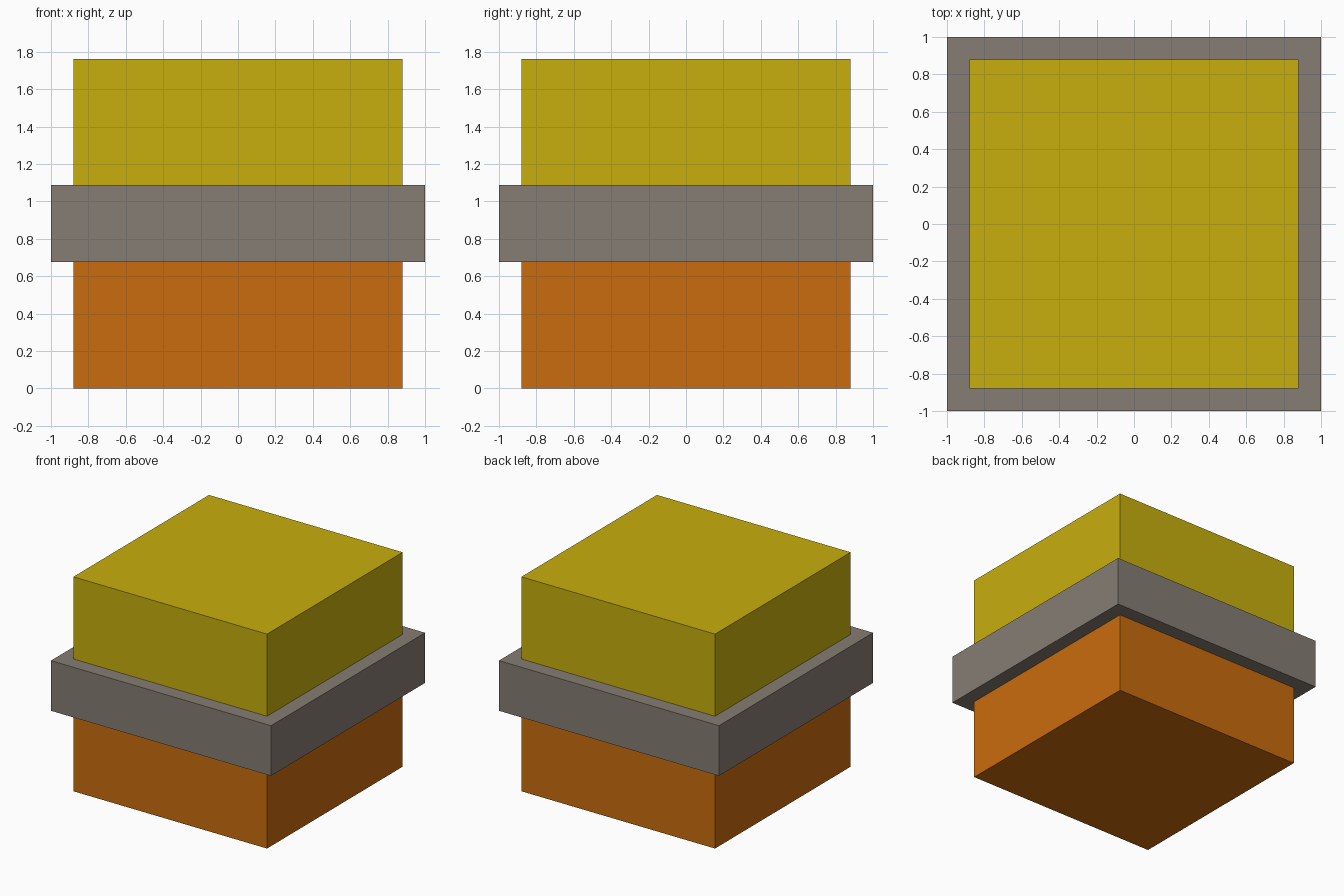
import bpy

if "Cube" in bpy.data.objects:
    bpy.data.objects.remove(bpy.data.objects["Cube"])


def block(name, width, z0, z1, color):
    """Square block, centred on the z axis, spanning z0 to z1."""
    bpy.ops.mesh.primitive_cube_add(size=1, location=(0, 0, (z0 + z1) / 2))
    ob = bpy.context.object
    ob.name = name
    ob.scale = (width, width, z1 - z0)
    bpy.ops.object.transform_apply(location=False, rotation=False, scale=True)
    mat = bpy.data.materials.new(name + "_material")
    mat.diffuse_color = (*color, 1)
    mat.use_nodes = True
    mat.node_tree.nodes["Principled BSDF"].inputs["Base Color"].default_value = mat.diffuse_color
    ob.data.materials.append(mat)
    return ob


# Orange lower block, wider grey band, yellow upper block
block("lower_block", 1.76, 0.0, 0.675, (0.59, 0.15, 0.004))
block("middle_band", 2.0, 0.675, 1.087, (0.24, 0.205, 0.175))
block("upper_block", 1.76, 1.087, 1.762, (0.58, 0.43, 0.004))
